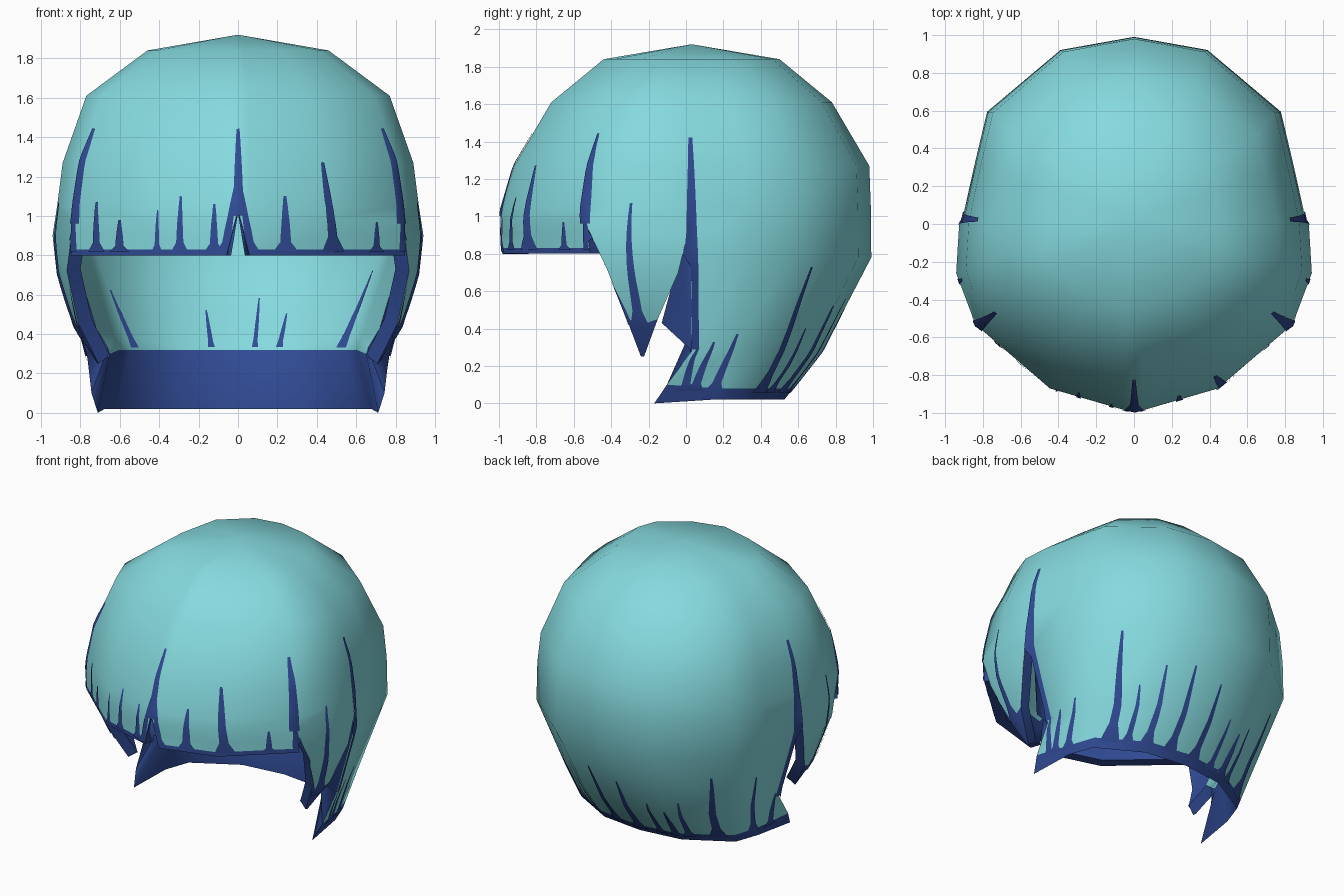
import bpy, bmesh, math
from mathutils import Vector
from mathutils.bvhtree import BVHTree

if "Cube" in bpy.data.objects:
    bpy.data.objects.remove(bpy.data.objects["Cube"])

def material(name, rgb):
    m = bpy.data.materials.new(name)
    m.diffuse_color = (*rgb, 1)
    m.use_nodes = True
    m.node_tree.nodes["Principled BSDF"].inputs["Base Color"].default_value = m.diffuse_color
    return m

TEAL = material("teal", (0.235, 0.70, 0.735))
BLUE = material("dark blue", (0.03, 0.07, 0.30))

# Horizontal outline of the right half, from back centre (u=0) to front centre (u=7)
OUTLINE = [(0, 1), (.42, .93), (.84, .6), (.98, .05), (1, -.26), (.9, -.55), (.48, -.87), (0, -1)]
# Height, half width, front depth, back depth
SECTIONS = [(0, .73, .51, .51), (.28, .78, .73, .73), (.52, .87, .87, .87), (.8, .93, 1, 1),
            (1, .925, 1, .99), (1.27, .89, .92, .98), (1.61, .77, .72, .78), (1.84, .46, .44, .5),
            (1.92, 0, 0, 0)]

def surf(u, z):
    u = min(max(u, 0), 7)
    i = min(int(u), 6)
    a, b = Vector(OUTLINE[i]), Vector(OUTLINE[i + 1])
    ox, oy = a.lerp(b, u - i)
    z = min(max(z, 0), 1.92)
    for s, t in zip(SECTIONS, SECTIONS[1:]):
        if z <= t[0]:
            k = (z - s[0]) / (t[0] - s[0])
            w, f, bk = (s[j] + (t[j] - s[j]) * k for j in (1, 2, 3))
            break
    return Vector((ox * w, oy * (bk if oy > 0 else f), z))

def straight(u, zs):
    return [(u, z) for z in zs]

# Columns: (group, u on the dome, lower points down to the hair edge)
NAPE, FRINGE = (.78, .28, .08, .02), (.98, .9, .83, .8)
EAR = 3.12
COLUMNS = [("back", u, straight(u, NAPE)) for u in (0, 1, 2)]
COLUMNS += [
    ("back", 2.5, [(2.5, .78), (2.5, .28), (2.55, .08), (2.6, .02)]),
    ("back", EAR, [(3.08, .78), (3.02, .28), (3.72, .1), (4.25, 0)]),
    ("side", EAR, [(3.14, .9), (3.3, .7), (3.75, .45), (4.2, .25)]),
    ("side", 4, [(4, .9), (4.03, .7), (4.12, .42), (4.24, .25)]),
    ("side", 5, [(4.97, .97), (4.62, .72), (4.42, .45), (4.28, .25)]),
    ("fringe", 5, [(4.94, .98), (4.92, .9), (4.88, .83), (4.87, .8)]),
    ("fringe", 6, straight(6, FRINGE)),
    ("fringe", 6.87, straight(6.87, FRINGE)),
    ("fringe", 7, straight(7, (1.045, 1.04, 1.035, 1.02))),
]
DOME = (1.84, 1.61, 1.27, 1.05)

# Outer hair shell, right half
bm = bmesh.new()
shared = {}
def vert(p):
    key = tuple(round(c, 4) for c in p)
    if key not in shared:
        shared[key] = bm.verts.new(p)
    return shared[key]

grid = []
for group, u, low in COLUMNS:
    col = [vert(Vector((0, .03, 1.92)))] + [vert(surf(u, z)) for z in DOME]
    for i, (uu, z) in enumerate(low):
        p = surf(uu, z)
        if group == "side":
            p.x *= (1.0 if u == 5 and i == 0 else 1.015, 1.015, 1.0, .94)[i]
        col.append(vert(p))
    grid.append(col)

outer = []
for c in range(len(grid) - 1):
    same = COLUMNS[c][0] == COLUMNS[c + 1][0]
    for r in range(8 if same else 4):
        a, b = grid[c], grid[c + 1]
        vs = list(dict.fromkeys((a[r], b[r], b[r + 1], a[r + 1])))
        if len(vs) > 2:
            f = bm.faces.new(vs)
            f.material_index = int(r == 7)
            outer.append((f, COLUMNS[c][0], r))
bm.normal_update()
outer_tree = BVHTree.FromBMesh(bm)

# Lining: pushed inward, with its lower edge raised at the nape
inner_pos = {}
for v in list(bm.verts):
    n = v.normal.copy()
    if v.co.x < .001:
        n.x = 0
        n.normalize()
    p = v.co - n * .075
    p.x = 0 if v.co.x < .001 else max(p.x, 0)
    inner_pos[v] = p
for (group, u, low), col in zip(COLUMNS, grid):
    if u == EAR and group == "back":      # flap of lining in front of the ear edge
        for r, p in ((5, (.83, -.03, .8)), (6, (.72, -.13, .43)), (7, (.66, 0, .33)), (8, (.65, .05, .3))):
            inner_pos[col[r]] = Vector(p)
    elif group == "back":
        top, tip = inner_pos[col[5]], col[8].co
        end = Vector((tip.x * .89, tip.y + .02, .32))
        for r, k in ((6, .6), (7, .85), (8, 1)):
            inner_pos[col[r]] = top.lerp(end, k)
rim_edges = [e for e in bm.edges if len(e.link_faces) == 1 and max(v.co.x for v in e.verts) > .001]
inner = {v: bm.verts.new(p) for v, p in inner_pos.items()}
index = {v: i for i, v in enumerate(inner.values())}
rims = [(e.link_loops[0].vert, e.link_loops[0].link_loop_next.vert) for e in rim_edges]
lining = []
for f, group, r in outer:
    g = bm.faces.new([inner[v] for v in reversed(f.verts)])
    g.material_index = int(group != "back" and r >= 5)
    lining.append(g)
for a, b in rims:
    bm.faces.new((b, a, inner[a], inner[b])).material_index = 1
bm.normal_update()
lining_tree = BVHTree.FromPolygons([v.co.copy() for v in index],
                                   [[index[v] for v in f.verts] for f in lining])

def finish(name, bm, mats, angle):
    me = bpy.data.meshes.new(name)
    bm.to_mesh(me)
    bm.free()
    for m in mats:
        me.materials.append(m)
    ob = bpy.data.objects.new(name, me)
    bpy.context.collection.objects.link(ob)
    bpy.ops.object.select_all(action='DESELECT')
    ob.select_set(True)
    bpy.context.view_layer.objects.active = ob
    bpy.ops.object.shade_smooth_by_angle(angle=math.radians(angle))
    return ob

hair = finish("hair_shell", bm, (TEAL, BLUE), 50)
mir = hair.modifiers.new("mirror", 'MIRROR')
mir.use_clip = True

# Painted streaks: thin tapered strips lying on the shell
db = bmesh.new()
def streak(side, u0, u1, z0, z1, w, flare=.6, inside=False, n=12):
    rows = []
    for i in range(n + 1):
        t = i / n
        u, z = u0 + (u1 - u0) * t, z0 + (z1 - z0) * t
        mid = surf(u, z)
        d = (surf(u + .1, z) - surf(u - .1, z)).normalized()
        half = w / 2 * (1 - .75 * t ** 1.5) + w * flare * max(0, 1 - t * 6)
        row = []
        for k in (-1, 0, 1):
            p = mid + d * half * k
            s = -1 if p.x < 0 else 1
            p.x = abs(p.x)
            loc = None
            if inside:
                loc, nor, _, _ = lining_tree.ray_cast(Vector((0, 0, z)), Vector((p.x, p.y, 0)).normalized())
            if loc is None:
                loc, nor, _, _ = (lining_tree if inside else outer_tree).find_nearest(p)
            q = loc + nor * .006
            row.append(db.verts.new((q.x * s * side, q.y, q.z)))
        rows.append(row)
    for a, b in zip(rows, rows[1:]):
        for k in (0, 1):
            vs = (a[k + 1], a[k], b[k], b[k + 1])
            db.faces.new(vs[::-1] if (side < 0) != inside else vs)

# Fringe streaks: side, u, top height, width
for s, u, top, w in [(-1, 5.29, 1.07, .05), (-1, 5.6, .98, .06), (-1, 6.08, 1.03, .025),
                     (-1, 6.34, 1.1, .04), (-1, 6.73, 1.06, .045), (1, 6.46, 1.1, .06),
                     (1, 5.33, .97, .045)]:
    streak(s, u, u, .82, top, w)
streak(1, 5.9, 6.0, .82, 1.27, .065)
streak(1, 7, 7, 1.0, 1.44, .055, 0)
# Streaks on both sides: notch, temple, side lock, ear edge
for s in (1, -1):
    streak(s, 6.85, 6.97, .81, 1.15, .045)
    streak(s, 4.98, 5.05, .96, 1.44, .075, 0)
    streak(s, 4.93, 4.98, .82, 1.0, .06, 0)
    streak(s, 4.16, 4.13, .38, 1.07, .055)
    streak(s, 4.38, 4.85, .42, .9, .035, 0)
    streak(s, 3.04, 3.08, .29, 1.42, .085, 0, n=18)
# Nape streaks
streak(1, 2.95, 2.73, .06, .33, .05)
streak(1, 2.62, 2.45, .06, .37, .05)
streak(1, 3.2, 2.93, .06, .3, .05)
for s, u, top, w in [(1, 1.72, .73, .06), (1, 1.4, .4, .04), (1, 1.05, .52, .045),
                     (1, .5, .56, .05), (-1, .1, .5, .05), (-1, .6, .35, .04), (-1, .95, .3, .05),
                     (-1, 1.2, .38, .04), (-1, 1.72, .6, .06), (-1, 2.45, .52, .045),
                     (-1, 2.9, .32, .05)]:
    streak(s, u, u, .06, top, w)
# Streaks on the lining
for s, u0, u1, top, w in [(-1, .55, .55, .52, .035), (1, .35, .35, .58, .03), (1, .85, .85, .5, .035),
                          (1, 2, 2, .72, .05), (-1, 2, 2, .62, .04)]:
    streak(s, u0, u1, .33, top, w, .2, True)
db.normal_update()
finish("painted_streaks", db, (BLUE,), 60)
